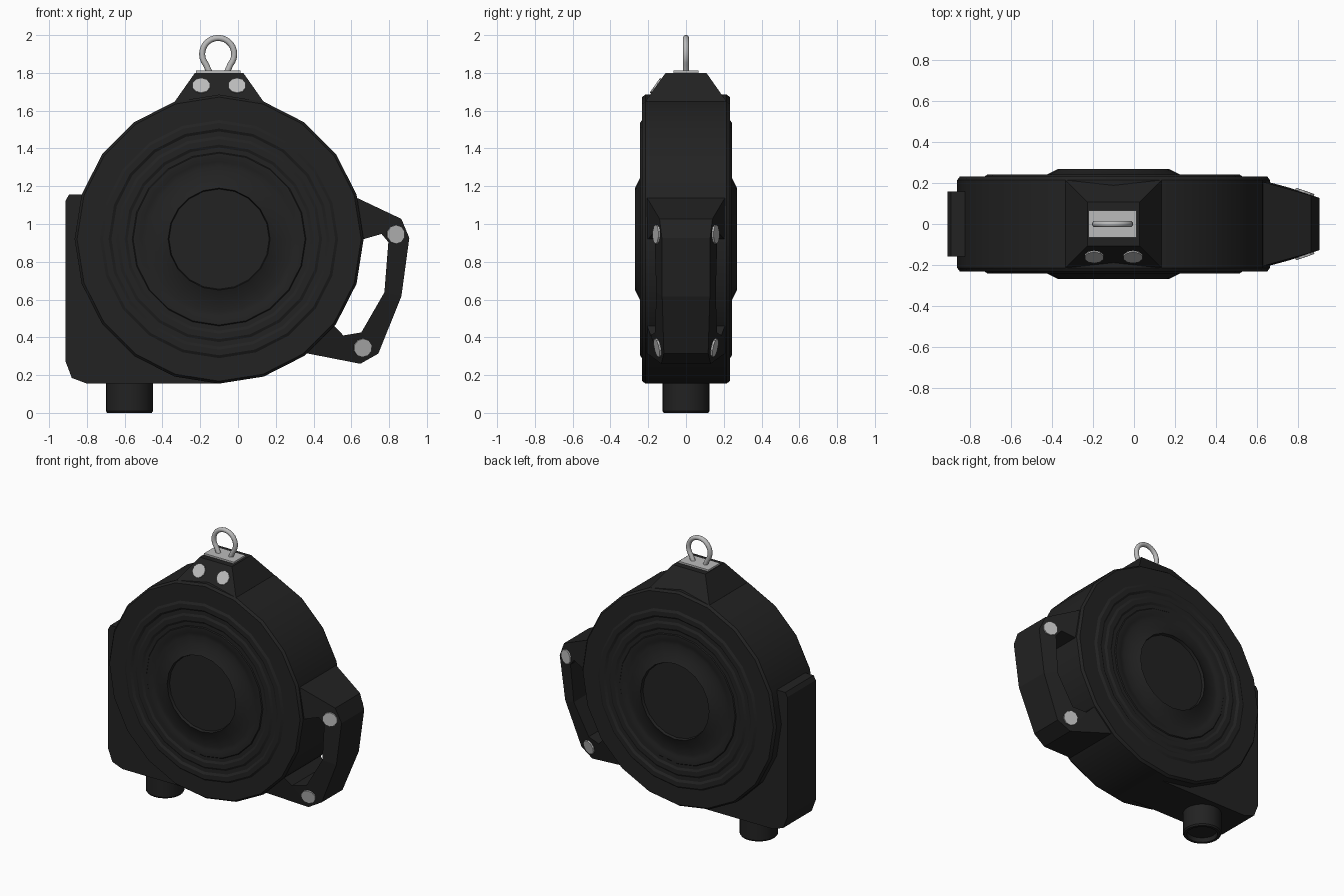
import bpy, bmesh
from math import sin, cos, pi, radians, hypot
from mathutils import Vector, Matrix

cube = bpy.data.objects.get("Cube")
if cube:
    bpy.data.objects.remove(cube)

CX, CZ, R = -0.1, 0.92, 0.765      # drum centre and radius


def material(name, value, rough):
    m = bpy.data.materials.new(name)
    m.use_nodes = True
    col = (value, value, value, 1)
    m.diffuse_color = col
    bsdf = m.node_tree.nodes["Principled BSDF"]
    bsdf.inputs["Base Color"].default_value = col
    bsdf.inputs["Roughness"].default_value = rough
    return m


black = material("black plastic", 0.016, 0.6)
steel = material("light steel", 0.5, 0.5)


def finish(name, bm, mat, angle=None):
    bmesh.ops.remove_doubles(bm, verts=bm.verts, dist=1e-5)
    bmesh.ops.recalc_face_normals(bm, faces=bm.faces)
    me = bpy.data.meshes.new(name)
    bm.to_mesh(me)
    bm.free()
    ob = bpy.data.objects.new(name, me)
    bpy.context.collection.objects.link(ob)
    me.materials.append(mat)
    if angle:
        bpy.ops.object.select_all(action='DESELECT')
        ob.select_set(True)
        bpy.context.view_layer.objects.active = ob
        bpy.ops.object.shade_smooth_by_angle(angle=radians(angle))
    return ob


def loft(name, rings, mat, angle=None):
    """Skin a list of equal-length closed rings and cap both ends."""
    bm = bmesh.new()
    loops = [[bm.verts.new(p) for p in ring] for ring in rings]
    n = len(loops[0])
    for a, b in zip(loops, loops[1:]):
        for i in range(n):
            j = (i + 1) % n
            bm.faces.new((a[i], a[j], b[j], b[i]))
    bm.faces.new(loops[0])
    bm.faces.new(loops[-1])
    return finish(name, bm, mat, angle)


def rect(cx, z, hx, hy):
    return [(cx + sx * hx, sy * hy, z)
            for sx, sy in ((-1, -1), (1, -1), (1, 1), (-1, 1))]


def bolt(name, centre, normal, radius=0.05):
    """Thin flat bolt head lying on a sloped surface."""
    bm = bmesh.new()
    turn = Vector(normal).to_track_quat('Z', 'Y').to_matrix().to_4x4()
    bmesh.ops.create_cone(bm, cap_ends=True, segments=10, radius1=radius,
                          radius2=radius, depth=0.016,
                          matrix=Matrix.Translation(centre) @ turn)
    return finish(name, bm, steel)


# Drum: half profile (radius, y) with ripple rings and a recessed hub, mirrored
half = [(R, 0.215), (0.752, 0.232), (0.63, 0.233)]
for outer, height in ((0.615, 0.243), (0.53, 0.241), (0.455, 0.239)):
    half += [(outer, height), (outer - 0.03, height),
             (outer - 0.045, 0.233), (outer - 0.07, 0.233)]
half += [(0.33, 0.24), (0.27, 0.27), (0.265, 0.25)]
profile = [(r, -y) for r, y in reversed(half)] + half
SIDES = 20
loft("drum_housing",
     [[(CX + r * sin(2 * pi * k / SIDES), y, CZ + r * cos(2 * pi * k / SIDES))
       for k in range(SIDES)] for r, y in profile], black, 25)

# Squared housing on the right-hand side, running down to the cable outlet
outline = [(-0.1, 0.155), (-0.8, 0.155), (-0.88, 0.185), (-0.912, 0.27),
           (-0.912, 1.125), (-0.895, 1.155), (-0.8, 1.155), (-0.1, 0.9)]
loft("side_housing", [[(x, y, z) for x, z in outline] for y in (-0.16, 0.16)], black)

# Cable outlet with a shallow recess underneath
outlet = [(0.125, 0.25), (0.125, 0.01), (0.118, 0), (0.1, 0), (0.095, 0.03)]
loft("cable_outlet",
     [[(-0.575 + r * cos(2 * pi * k / 24), r * sin(2 * pi * k / 24), z)
       for k in range(24)] for r, z in outlet], black, 30)

# Tapered top bracket and its two front bolts
loft("top_bracket", [rect(CX, 1.6, 0.235, 0.215), rect(CX, 1.648, 0.235, 0.215),
                     rect(CX, 1.8, 0.128, 0.108)], black)
for side, dx in (("right", -0.095), ("left", 0.095)):
    bolt("bracket_bolt_" + side, (CX + dx, -0.158, 1.73), (0, -0.152, 0.107), 0.048)

# Steel plate and hanging eye
loft("eye_plate", [rect(-0.105, z, 0.117, 0.065) for z in (1.79, 1.812)], steel)
arc = [radians(-40 + 260 * k / 20) for k in range(21)]
path = [(0.045, 1.8)] + [(0.085 * cos(a), 1.9 + 0.085 * sin(a)) for a in arc] + [(-0.045, 1.8)]
pts = [Vector((-0.105 + x, 0, z)) for x, z in path]
rings = []
for i, p in enumerate(pts):
    t = (pts[min(i + 1, len(pts) - 1)] - pts[max(i - 1, 0)]).normalized()
    side = Vector((-t.z, 0, t.x))
    rings.append([p + 0.016 * (cos(2 * pi * k / 10) * side
                               + sin(2 * pi * k / 10) * Vector((0, 1, 0)))
                  for k in range(10)])
loft("hanging_eye", rings, steel, 50)


# Carry handle: a bent bar that gets thinner away from the drum
def half_width(x, z):
    return min(0.213, 0.21 - (hypot(x - CX, z - CZ) - R) * 0.34)


outer = [(0.605, 1.15), (0.865, 1.027), (0.907, 0.926), (0.865, 0.617),
         (0.743, 0.314), (0.648, 0.26), (0.34, 0.32)]
inner = [(0.63, 0.91), (0.76, 0.947), (0.796, 0.904), (0.775, 0.638),
         (0.653, 0.426), (0.558, 0.41), (0.49, 0.48)]
sections = []
for (ox, oz), (ix, iz) in zip(outer, inner):
    wo, wi = half_width(ox, oz), half_width(ix, iz)
    sections.append([(ox, -wo, oz), (ix, -wi, iz), (ix, wi, iz), (ox, wo, oz)])
loft("carry_handle", sections, black)

# Handle bolts on both faces
for where, x, z in (("upper", 0.835, 0.945), ("lower", 0.66, 0.345)):
    out = Vector((x - CX, 0, z - CZ)).normalized()
    for face, s in (("front", -1), ("back", 1)):
        bolt(f"handle_bolt_{where}_{face}", (x, s * (half_width(x, z) + 0.002), z),
             out * 0.34 + Vector((0, s, 0)))
